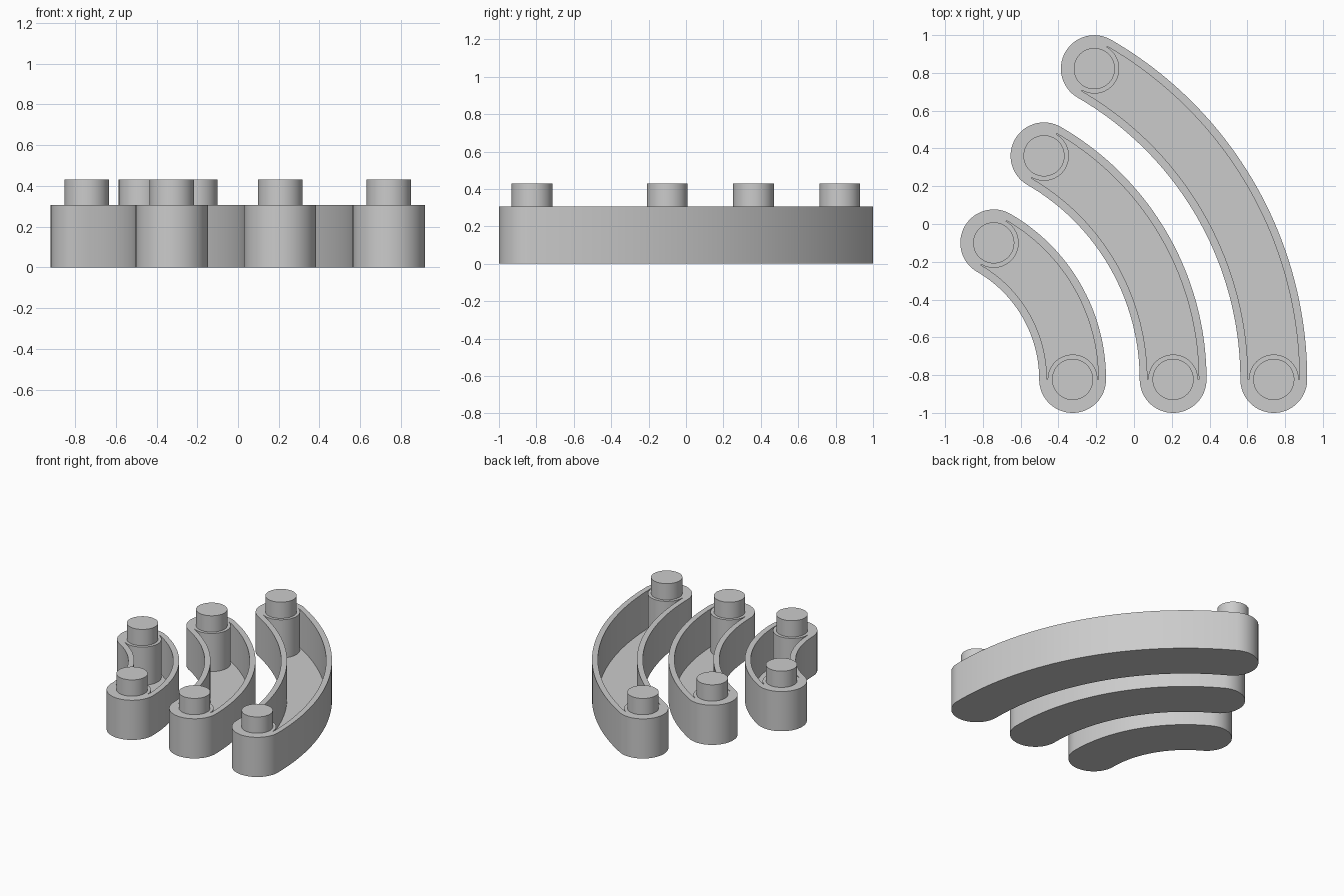
import bpy
import bmesh
from math import sin, cos, pi, radians
from mathutils import Vector

if "Cube" in bpy.data.objects:
    bpy.data.objects.remove(bpy.data.objects["Cube"], do_unlink=True)

CENTRE = Vector((-1.16, -0.823))   # shared centre of the concentric arcs
SWEEP = radians(60)
HALF_WIDTH = 0.177
CHANNEL_HALF = 0.136
POST_RADIUS = 0.132
STUD_RADIUS = 0.109
HEIGHT = 0.305
STUD_TOP = 0.43
FLOOR = 0.012

grey = bpy.data.materials.new("plain grey")
grey.use_nodes = True
colour = (0.6, 0.6, 0.6, 1)
grey.diffuse_color = colour
grey.node_tree.nodes["Principled BSDF"].inputs["Base Color"].default_value = colour


def arc(centre, radius, start, end, steps):
    angles = [start + (end - start) * i / steps for i in range(steps + 1)]
    return [centre + radius * Vector((cos(a), sin(a))) for a in angles]


def post_centre(radius, angle):
    return CENTRE + radius * Vector((cos(angle), sin(angle)))


def outer_outline(r):
    # Outer arc, rounded far end, inner arc, rounded near end
    far, near = post_centre(r, SWEEP), post_centre(r, 0)
    return (arc(CENTRE, r + HALF_WIDTH, 0, SWEEP, 48)
            + arc(far, HALF_WIDTH, SWEEP, SWEEP + pi, 32)[1:]
            + arc(CENTRE, r - HALF_WIDTH, SWEEP, 0, 48)[1:]
            + arc(near, HALF_WIDTH, pi, 2 * pi, 32)[1:-1])


def channel_outline(r):
    # Trough between the walls, with a round post biting into each end
    far, near = post_centre(r, SWEEP), post_centre(r, 0)
    return (arc(CENTRE, r + CHANNEL_HALF, 0, SWEEP, 48)
            + arc(far, POST_RADIUS, SWEEP, SWEEP - pi, 32)
            + arc(CENTRE, r - CHANNEL_HALF, SWEEP, 0, 48)
            + arc(near, POST_RADIUS, pi, 0, 32))


def add_loop(bm, points, z):
    verts = [bm.verts.new((p.x, p.y, z)) for p in points]
    edges = [bm.edges.new((v, verts[(i + 1) % len(verts)])) for i, v in enumerate(verts)]
    return verts, edges


def bridge(bm, low, high):
    for i in range(len(low)):
        j = (i + 1) % len(low)
        bm.faces.new((low[i], low[j], high[j], high[i]))


def finish(bm, name):
    bmesh.ops.recalc_face_normals(bm, faces=bm.faces)
    mesh = bpy.data.meshes.new(name)
    bm.to_mesh(mesh)
    bm.free()
    mesh.materials.append(grey)
    obj = bpy.data.objects.new(name, mesh)
    bpy.context.collection.objects.link(obj)
    bpy.ops.object.select_all(action="DESELECT")
    obj.select_set(True)
    bpy.context.view_layer.objects.active = obj
    bpy.ops.object.shade_smooth_by_angle(angle=radians(30))


def make_tray(name, r):
    bm = bmesh.new()
    outer, channel = outer_outline(r), channel_outline(r)
    base, base_edges = add_loop(bm, outer, 0)
    rim, rim_edges = add_loop(bm, outer, HEIGHT)
    floor, floor_edges = add_loop(bm, channel, FLOOR)
    lip, lip_edges = add_loop(bm, channel, HEIGHT)
    # Underside, trough floor and the flat rim around the trough
    for edges in (base_edges, floor_edges, rim_edges + lip_edges):
        bmesh.ops.triangle_fill(bm, edges=edges, use_beauty=True, normal=(0, 0, 1))
    bridge(bm, base, rim)
    bridge(bm, floor, lip)
    finish(bm, name)


def make_stud(name, centre):
    # Short peg sunk slightly into the post below it
    bm = bmesh.new()
    points = arc(centre, STUD_RADIUS, 0, 2 * pi, 48)[:-1]
    low, _ = add_loop(bm, points, HEIGHT - 0.01)
    high, _ = add_loop(bm, points, STUD_TOP)
    bridge(bm, low, high)
    bm.faces.new(low)
    bm.faces.new(high)
    finish(bm, name)


for size, radius in (("small", 0.835), ("medium", 1.367), ("large", 1.9)):
    make_tray(size + "_curved_tray", radius)
    make_stud(size + "_front_stud", post_centre(radius, 0))
    make_stud(size + "_back_stud", post_centre(radius, SWEEP))
